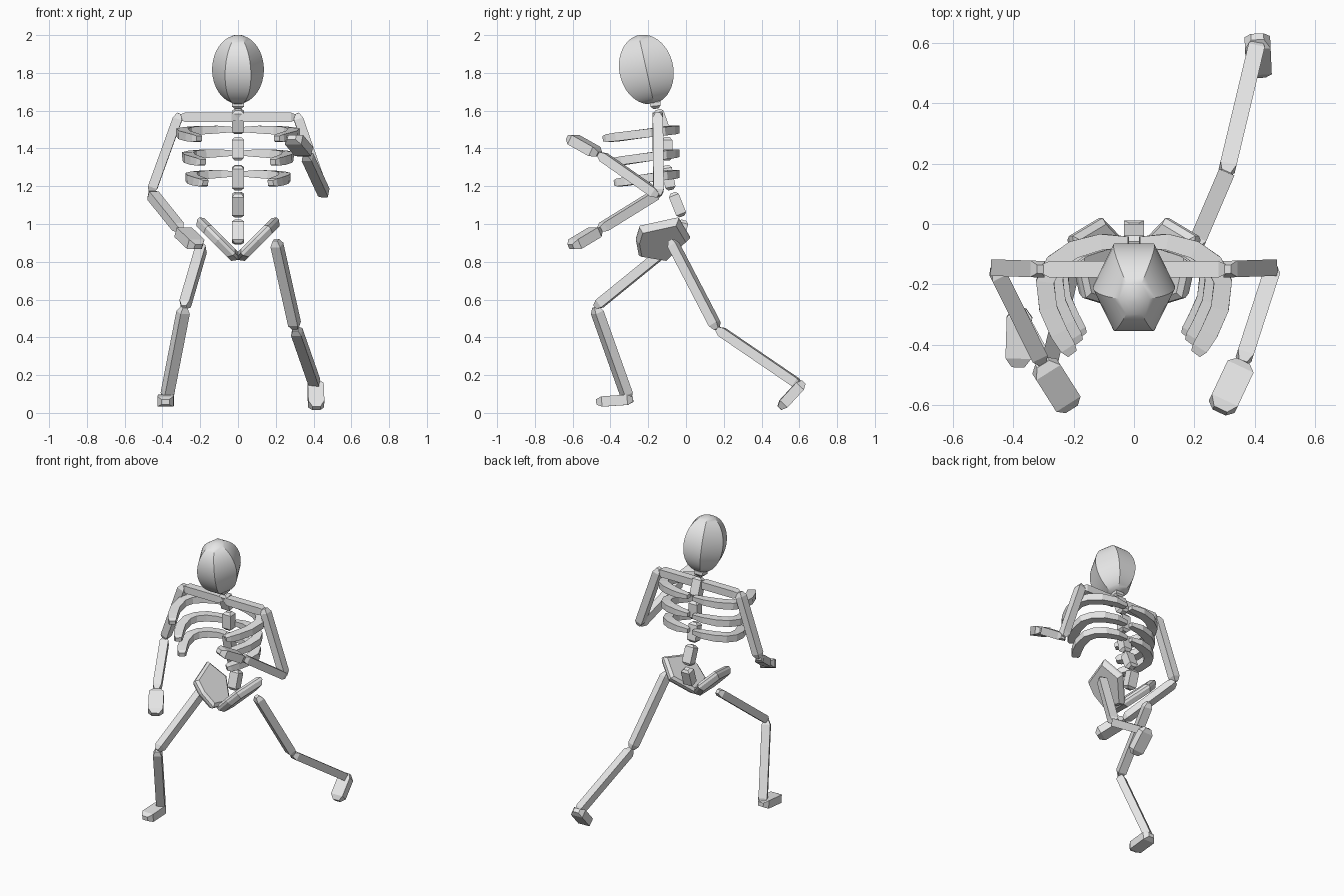
import bpy, bmesh, math
from mathutils import Vector, Matrix

cube = bpy.data.objects.get("Cube")
if cube:
    bpy.data.objects.remove(cube, do_unlink=True)

bone_grey = bpy.data.materials.new("bone_grey")
bone_grey.use_nodes = True
GREY = (0.8, 0.8, 0.8, 1)
bone_grey.diffuse_color = GREY
bone_grey.node_tree.nodes["Principled BSDF"].inputs["Base Color"].default_value = GREY


def finish(name, bm, smooth=False):
    bmesh.ops.recalc_face_normals(bm, faces=bm.faces)
    mesh = bpy.data.meshes.new(name)
    bm.to_mesh(mesh)
    bm.free()
    obj = bpy.data.objects.new(name, mesh)
    bpy.context.collection.objects.link(obj)
    mesh.materials.append(bone_grey)
    if smooth:
        bpy.ops.object.select_all(action='DESELECT')
        obj.select_set(True)
        bpy.context.view_layer.objects.active = obj
        bpy.ops.object.shade_smooth_by_angle(angle=math.radians(30))
    return obj


def skin(bm, rings):
    """Join vertex rings into a closed tube."""
    loops = [[bm.verts.new(p) for p in ring] for ring in rings]
    n = len(loops[0])
    for a, b in zip(loops, loops[1:]):
        for i in range(n):
            j = (i + 1) % n
            bm.faces.new((a[i], a[j], b[j], b[i]))
    bm.faces.new(loops[0][::-1])
    bm.faces.new(loops[-1])


def sweep(name, points, scales, width, height, ref=(0, 0, 1)):
    """Sweep a rectangle along points, scaled at each one."""
    pts = [Vector(p) for p in points]
    rings = []
    for i, p in enumerate(pts):
        t = (pts[min(i + 1, len(pts) - 1)] - pts[max(i - 1, 0)]).normalized()
        side = t.cross(Vector(ref)).normalized()
        up = side.cross(t)
        s, u = side * width / 2 * scales[i], up * height / 2 * scales[i]
        rings.append([p + s + u, p - s + u, p - s - u, p + s - u])
    bm = bmesh.new()
    skin(bm, rings)
    return finish(name, bm)


def bone(name, a, b, width=0.055, height=0.05, ref=(0, 0, 1), tip=0.03):
    """Straight bone with tapered ends."""
    a, b = Vector(a), Vector(b)
    d = (b - a).normalized() * tip
    return sweep(name, (a, a + d, b - d, b), (0.5, 1, 1, 0.5), width, height, ref)


# Skull: six-sided egg, tipped forward
bm = bmesh.new()
rings = []
tilt = Matrix.Translation((0, -0.21, 1.818)) @ Matrix.Rotation(0.22, 4, 'X')
for k in range(19):
    a = math.radians(-76 + k * 9)
    r, z = math.cos(a), 0.186 * math.sin(a)
    rings.append([tilt @ Vector((0.137 * r * math.cos(i * math.pi / 3),
                                 0.165 * r * math.sin(i * math.pi / 3), z)) for i in range(6)])
skin(bm, rings)
finish("skull", bm, smooth=True)

# Spine: vertebrae as (y, z) bottom then top
vertebrae = [(-0.05, 0.895, -0.01, 1.02), (-0.02, 1.04, -0.07, 1.165),
             (-0.08, 1.18, -0.105, 1.31), (-0.10, 1.335, -0.10, 1.46),
             (-0.105, 1.48, -0.15, 1.605), (-0.16, 1.61, -0.165, 1.66)]
for i, (y0, z0, y1, z1) in enumerate(vertebrae):
    bone(f"vertebra_{i + 1}", (0, y0, z0), (0, y1, z1), 0.065, 0.055, (0, 1, 0), 0.015)

# Collar bones, ribs and hip plates, mirrored
rib_path = [(0.02, -0.06), (0.11, -0.06), (0.20, -0.085), (0.265, -0.13), (0.295, -0.19),
            (0.285, -0.28), (0.25, -0.36), (0.22, -0.41), (0.205, -0.43)]
rib_scale = (0.6, 0.9, 1, 1, 1, 1, 1, 0.9, 0.6)
hip_outline = [(-0.245, 0.985), (-0.04, 1.03), (0.02, 0.93),
               (-0.10, 0.815), (-0.25, 0.84), (-0.265, 0.92)]
for side, sx in (("left", 1), ("right", -1)):
    bone(side + "_collar_bone", (0.005 * sx, -0.15, 1.565), (0.31 * sx, -0.15, 1.565), 0.055, 0.05)

    for i, (size, z) in enumerate(((1, 1.5), (0.9, 1.375), (0.84, 1.265))):
        path = [(x * size * sx, -0.06 + (y + 0.06) * size, z + (y + 0.06) * 0.13)
                for x, y in rib_path]
        sweep(f"{side}_rib_{i + 1}", path, rib_scale, 0.06, 0.045)

    bm = bmesh.new()
    centre = Vector((0.11 * sx, -0.13, 0.92))
    normal = Vector((-0.7 * sx, 0, 0.7))
    rim = [Vector(((z - 0.82) * sx, y, z)) for y, z in hip_outline]
    skin(bm, [[centre + (p - centre) * s + normal * h for p in rim]
              for s, h in ((0.86, -0.036), (1, -0.008), (1, 0.008), (0.86, 0.024))])
    finish(side + "_hip_plate", bm)

# Limbs: joint chains in a running pose
limbs = {
    "left_arm": [(0.31, -0.15, 1.585), (0.462, -0.145, 1.15), (0.36, -0.46, 1.37), (0.285, -0.62, 1.46)],
    "right_arm": [(-0.31, -0.15, 1.585), (-0.462, -0.145, 1.165), (-0.305, -0.46, 0.97), (-0.21, -0.61, 0.88)],
    "left_leg": [(0.20, -0.08, 0.915), (0.305, 0.165, 0.445), (0.41, 0.605, 0.145), (0.415, 0.495, 0.025)],
    "right_leg": [(-0.19, -0.08, 0.885), (-0.285, -0.48, 0.56), (-0.38, -0.305, 0.07), (-0.385, -0.475, 0.058)],
}
for name, joints in limbs.items():
    is_arm = name.endswith("arm")
    parts = ("upper", "fore", "hand") if is_arm else ("thigh", "shin", "foot")
    for i, part in enumerate(parts):
        a, b = Vector(joints[i]), Vector(joints[i + 1])
        if i == 2:
            if not is_arm:
                a = a + (a - b).normalized() * 0.025
            bone(f"{name}_{part}", a, b, 0.095 if is_arm else 0.085, 0.055)
        else:
            bone(f"{name}_{part}", a, b)
